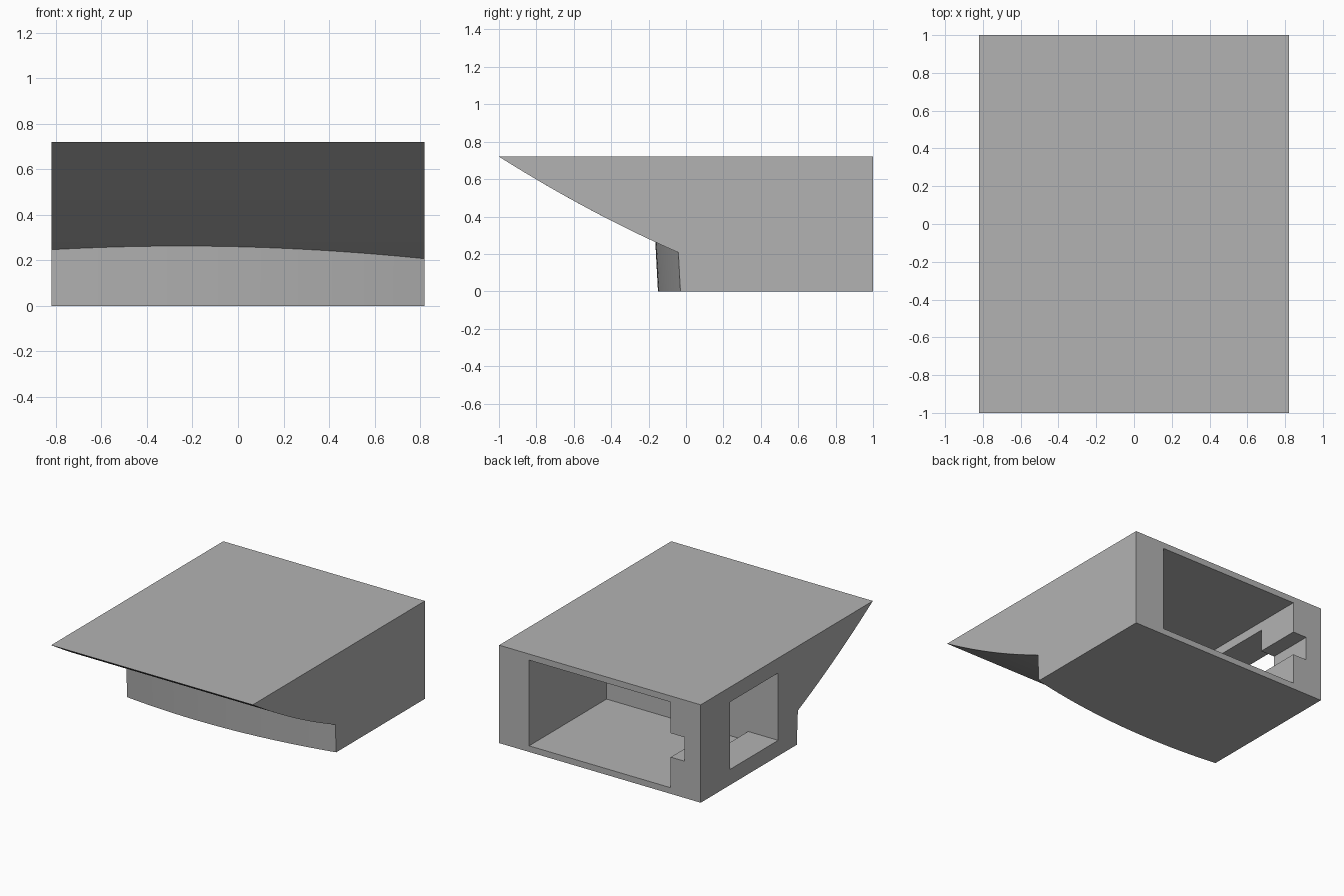
import bpy
import bmesh

cube = bpy.data.objects.get("Cube")
if cube:
    bpy.data.objects.remove(cube, do_unlink=True)

HALF_W, HEIGHT = 0.82, 0.72
STATIONS, SLOPE_STEPS = 32, 14

grey = bpy.data.materials.new("plain grey")
grey.use_nodes = True
colour = (0.45, 0.45, 0.45, 1)
grey.diffuse_color = colour
grey.node_tree.nodes["Principled BSDF"].inputs["Base Color"].default_value = colour


def slope_z(y):
    t = y + 1
    return HEIGHT - 0.63 * t + 0.1 * t * t


def section(x):
    """Side profile at x: curved underside, leaning front wall, base, back, top."""
    foot = -0.15 + 0.105 * (x + 0.25) ** 2
    lip = foot
    for _ in range(8):
        lip = foot - 0.053 * slope_z(lip)
    ys = [-1 + (lip + 1) * i / SLOPE_STEPS for i in range(SLOPE_STEPS + 1)]
    return [(x, y, slope_z(y)) for y in ys] + [(x, foot, 0), (x, 1, 0), (x, 1, HEIGHT)]


def make_object(name, bm):
    bmesh.ops.recalc_face_normals(bm, faces=bm.faces)
    mesh = bpy.data.meshes.new(name)
    bm.to_mesh(mesh)
    bm.free()
    obj = bpy.data.objects.new(name, mesh)
    bpy.context.collection.objects.link(obj)
    return obj


def box_cutter(name, lo, hi):
    bm = bmesh.new()
    bmesh.ops.create_cube(bm, size=1)
    for v in bm.verts:
        v.co = [(a + b) / 2 + c * (b - a) for a, b, c in zip(lo, hi, v.co)]
    obj = make_object(name, bm)
    obj.hide_render = True
    return obj


# Body: side profiles lofted across the width
bm = bmesh.new()
rings = [[bm.verts.new(p) for p in section(-HALF_W + 2 * HALF_W * i / STATIONS)]
         for i in range(STATIONS + 1)]
for a, b in zip(rings, rings[1:]):
    for i in range(len(a)):
        j = (i + 1) % len(a)
        bm.faces.new((a[i], a[j], b[j], b[i]))
bm.faces.new(rings[0])
bm.faces.new(rings[-1])
# Merge the flat top, back and base strips
bmesh.ops.recalc_face_normals(bm, faces=bm.faces)
flat = [e for e in bm.edges if len(e.link_faces) == 2 and e.calc_face_angle() < 1e-4
        and min(v.co.y for f in e.link_faces for v in f.verts) >= -1
        and max(v.co.y for v in e.verts) > 0.99]
bmesh.ops.dissolve_edges(bm, edges=flat, use_verts=False)
body = make_object("housing_body", bm)
body.data.materials.append(grey)

# Rear cavity, side window, and the slot joining them
cutters = [
    box_cutter("cavity_cutter", (-0.576, 0.10, 0.045), (0.576, 1.2, 0.675)),
    box_cutter("window_cutter", (-1.0, 0.10, 0.115), (-0.4, 0.66, 0.61)),
    box_cutter("slot_cutter", (-0.69, 0.5, 0.27), (-0.4, 1.2, 0.446)),
]
bpy.ops.object.select_all(action="DESELECT")
body.select_set(True)
bpy.context.view_layer.objects.active = body
for cutter in cutters:
    mod = body.modifiers.new(cutter.name, "BOOLEAN")
    mod.operation = "DIFFERENCE"
    mod.solver = "EXACT"
    mod.object = cutter
    bpy.ops.object.modifier_apply(modifier=mod.name)
    bpy.data.objects.remove(cutter, do_unlink=True)

bpy.ops.object.shade_smooth_by_angle(angle=0.5)
